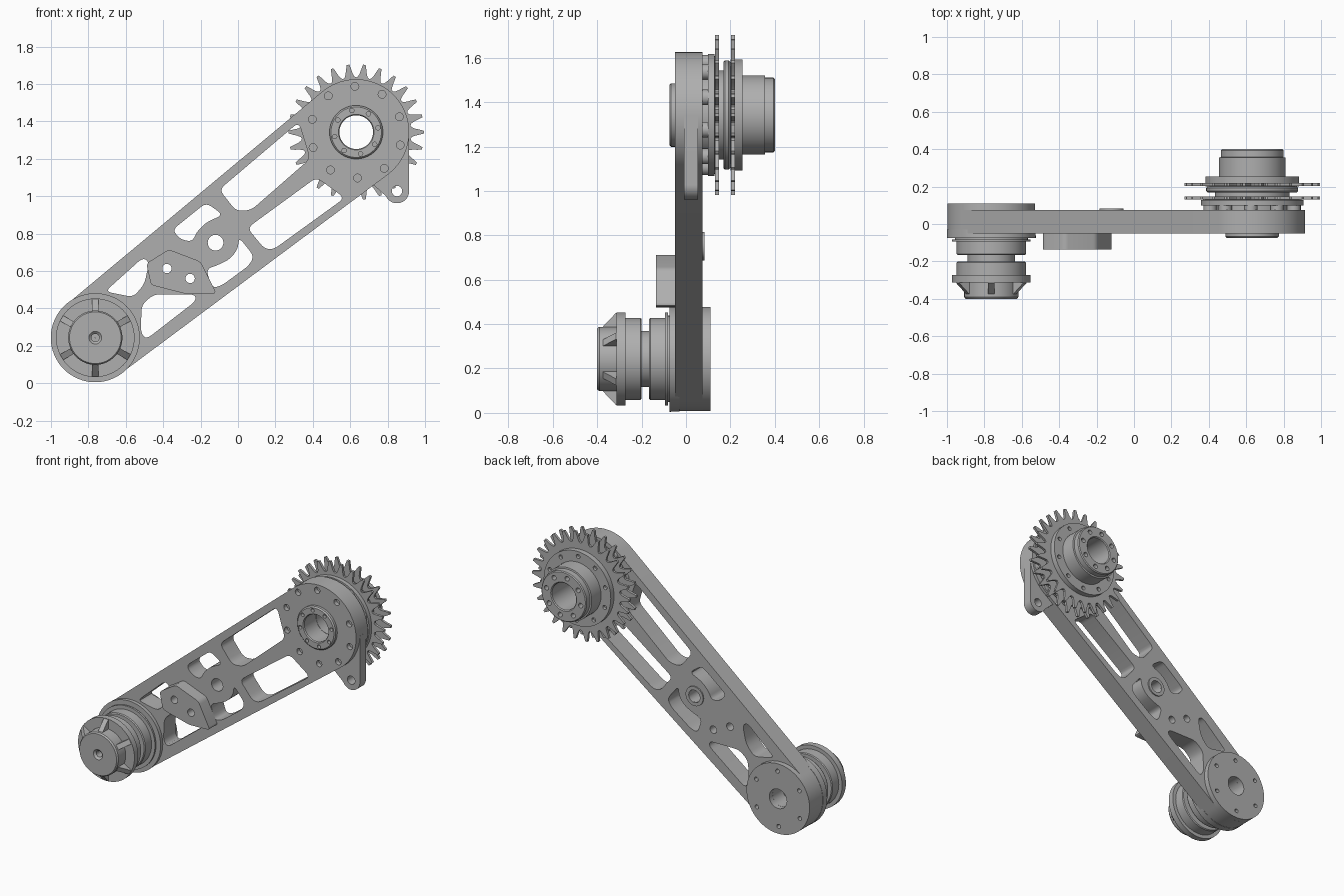
import bpy, bmesh
from math import sin, cos, pi, atan2, acos, hypot, radians
from mathutils import Vector

if "Cube" in bpy.data.objects:
    bpy.data.objects.remove(bpy.data.objects["Cube"])

steel = bpy.data.materials.new("satin grey metal")
steel.use_nodes = True
GREY = (0.43, 0.43, 0.43, 1)
steel.diffuse_color = GREY
steel.node_tree.nodes["Principled BSDF"].inputs["Base Color"].default_value = GREY

LOW, TOP = (-0.763, 0.243), (0.632, 1.342)   # the two axle centres (x, z)
HUB = (-0.12, 0.751)


def finish(mesh):
    mesh.shade_smooth()
    mesh.set_sharp_from_angle(angle=radians(30))


def make(name, bm):
    bmesh.ops.recalc_face_normals(bm, faces=bm.faces)
    mesh = bpy.data.meshes.new(name)
    bm.to_mesh(mesh)
    bm.free()
    mesh.materials.append(steel)
    finish(mesh)
    ob = bpy.data.objects.new(name, mesh)
    bpy.context.scene.collection.objects.link(ob)
    return ob


def add_prism(bm, pts, y0, y1):
    """Extrude an (x, z) outline from y0 to y1."""
    a = [bm.verts.new((x, y0, z)) for x, z in pts]
    b = [bm.verts.new((x, y1, z)) for x, z in pts]
    bm.faces.new(a)
    bm.faces.new(b[::-1])
    for i in range(len(a)):
        j = (i + 1) % len(a)
        bm.faces.new((a[i], b[i], b[j], a[j]))


def prisms(name, outlines, y0, y1):
    bm = bmesh.new()
    for pts in outlines:
        add_prism(bm, pts, y0, y1)
    return make(name, bm)


def lathe(name, centre, profile, n=64):
    """Spin a closed (radius, y) profile about a y-parallel axis."""
    bm = bmesh.new()
    rings = []
    for r, y in profile:
        rings.append([bm.verts.new((centre[0] + r * cos(2 * pi * k / n), y,
                                    centre[1] + r * sin(2 * pi * k / n))) for k in range(n)])
    for i, ring in enumerate(rings):
        nxt = rings[(i + 1) % len(rings)]
        for k in range(n):
            m = (k + 1) % n
            bm.faces.new((ring[k], ring[m], nxt[m], nxt[k]))
    return make(name, bm)


def arc(c, r, a0, a1, n):
    return [(c[0] + r * cos(a0 + (a1 - a0) * k / n), c[1] + r * sin(a0 + (a1 - a0) * k / n))
            for k in range(n + 1)]


def circle(c, r, n=24):
    return arc(c, r, 0, 2 * pi, n)[:-1]


def bolt_circle(c, radius, r, count, start=0.0):
    return [circle((c[0] + radius * cos(start + 2 * pi * k / count),
                    c[1] + radius * sin(start + 2 * pi * k / count)), r, 14) for k in range(count)]


def rounded(pts, r=0.035):
    """Round the corners of an outline."""
    out = []
    pts = [Vector(p) for p in pts]
    for i, p in enumerate(pts):
        u, v = pts[i - 1] - p, pts[(i + 1) % len(pts)] - p
        a = p + u.normalized() * min(r, u.length * 0.45)
        b = p + v.normalized() * min(r, v.length * 0.45)
        for k in range(5):
            t = k / 4
            out.append(tuple(a * (1 - t) ** 2 + p * 2 * t * (1 - t) + b * t * t))
    return out


def cut(ob, outlines, y0, y1):
    """Subtract prisms from a part."""
    tool = prisms("cutter", outlines, y0, y1)
    tool.hide_render = True
    mod = ob.modifiers.new("cut", "BOOLEAN")
    mod.operation, mod.solver, mod.object = "DIFFERENCE", "EXACT", tool
    bpy.context.view_layer.update()
    deps = bpy.context.evaluated_depsgraph_get()
    mesh = bpy.data.meshes.new_from_object(ob.evaluated_get(deps))
    ob.modifiers.clear()
    ob.data = mesh
    finish(mesh)
    bpy.data.objects.remove(tool)


# Arm: tapered outline around both axles, with weight-saving windows
dx, dz = TOP[0] - LOW[0], TOP[1] - LOW[1]
phi, beta = atan2(dz, dx), acos((0.235 - 0.283) / hypot(dx, dz))
outline = (arc(TOP, 0.283, phi - beta, phi + beta, 40)
           + arc(LOW, 0.235, phi + beta, phi - beta + 2 * pi, 40))
arm = prisms("arm", [outline], -0.05, 0.075)
windows = [
    [(-.1, 1.035), (.325, 1.395), (.385, 1.2), (.07, .925), (-.01, .92)],
    [(.05, .83), (.42, 1.1), (.57, .99), (.19, .715), (.14, .72)],
    [(-.35, .82), (-.17, .965), (-.08, .9), (-.17, .86), (-.22, .81), (-.245, .755), (-.31, .77)],
    [(-.17, .61), (-.11, .63), (-.04, .665), (0, .72), (.005, .78), (.085, .68), (.06, .63),
     (-.09, .52), (-.14, .51)],
    [(-.71, .49), (-.51, .67), (-.475, .65), (-.5, .53), (-.56, .46)],
    [(-.515, .42), (-.45, .475), (-.23, .475), (-.225, .44), (-.49, .235), (-.52, .27)],
]
plate_holes = [circle((-0.38, 0.613), 0.025), circle((-0.256, 0.56), 0.025)]
cut(arm, [rounded(w) for w in windows] + plate_holes + [circle(HUB, 0.042),
    circle(TOP, 0.092, 48), circle(LOW, 0.065, 32)], -0.2, 0.2)
cut(arm, bolt_circle(TOP, 0.245, 0.021, 10, 1.6), -0.1, -0.02)

# Centre pivot bushing
lathe("pivot_bushing", HUB, [(.042, -.045), (.042, .083), (.065, .083), (.065, -.045)], 32)

# Stop plate bolted on the front of the arm
stop = prisms("stop_plate", [rounded([(-.49, .64), (-.37, .715), (-.2, .65), (-.115, .48),
              (-.27, .475), (-.465, .525)], 0.02)], -0.135, -0.049)
cut(stop, plate_holes, -0.3, 0.1)

# Lug beside the upper axle
lug_c = (0.85, 1.027)
lug = prisms("lug", [arc(lug_c, 0.065, radians(205), 2 * pi, 20)
             + [(.915, 1.342), (.8, 1.3), (.66, 1.1), (.73, 1.055)]], -0.01, 0.055)
cut(lug, [circle(lug_c, 0.028)], -0.1, 0.1)

# Lower end boss with bolt holes on its back
boss = lathe("lower_boss", LOW, [(.065, -.045), (.065, .11), (.235, .11), (.235, -.045)])
cut(boss, bolt_circle(LOW, 0.185, 0.014, 6, 0.5), 0.06, 0.2)

# Grooved roller on the lower axle
lathe("roller", LOW, [
    (.021, -.03), (.237, -.03), (.238, -.074), (.195, -.074), (.195, -.082), (.21, -.082),
    (.21, -.094), (.185, -.094), (.185, -.16), (.18, -.167), (.127, -.167), (.127, -.2),
    (.18, -.2), (.185, -.206), (.185, -.272), (.21, -.272), (.21, -.312), (.145, -.312),
    (.145, -.39), (.138, -.4), (.034, -.4), (.021, -.388)])
lathe("roller_core", LOW, [(.001, -.32), (.03, -.32), (.03, -.1), (.001, -.1)], 24)

# Six sloping ribs on the roller cap
bm = bmesh.new()
for k in range(6):
    a = pi / 2 + k * pi / 3
    sides = []
    for w in (-0.017, 0.017):
        sides.append([bm.verts.new((LOW[0] + r * cos(a) - w * sin(a), y, LOW[1] + r * sin(a) + w * cos(a)))
                      for r, y in ((.12, -.3), (.208, -.3), (.208, -.315), (.145, -.375), (.12, -.375))])
    bm.faces.new(sides[0])
    bm.faces.new(sides[1][::-1])
    for i in range(5):
        j = (i + 1) % 5
        bm.faces.new((sides[0][i], sides[1][i], sides[1][j], sides[0][j]))
make("cap_ribs", bm)

# Front collar of the upper axle
collar = lathe("front_collar", TOP, [(.09, -.04), (.09, -.068), (.095, -.075), (.135, -.075),
               (.143, -.067), (.143, -.04)])
cut(collar, bolt_circle(TOP, 0.118, 0.012, 8, 0.2), -0.1, -0.05)

# Spacer posts and disc behind the arm
prisms("spacer_posts", bolt_circle(TOP, 0.235, 0.036, 10, 1.6), 0.07, 0.105)
lathe("carrier_disc", TOP, [(.09, .06), (.2, .06), (.2, .1), (.275, .1), (.275, .128),
      (.262, .13), (.262, .14), (.09, .14)])

# Pair of sprockets
TEETH = 26
tooth = [(-.5, .293), (-.36, .298), (-.25, .315), (-.16, .34), (-.08, .363),
         (.08, .363), (.16, .34), (.25, .315), (.36, .298)]
ring = [(TOP[0] + r * cos((k + f) * 2 * pi / TEETH), TOP[1] + r * sin((k + f) * 2 * pi / TEETH))
        for k in range(TEETH) for f, r in tooth]
for name, y in (("front_sprocket", 0.131), ("rear_sprocket", 0.203)):
    sprocket = prisms(name, [ring], y, y + 0.017)
    cut(sprocket, [circle(TOP, 0.12, 48)], 0, 0.5)

# Rounded ring between the sprockets
lathe("sprocket_spacer", TOP, [(.09, .135), (.2, .135), (.2, .168), (.238, .168), (.246, .176),
      (.246, .192), (.238, .2), (.2, .2), (.2, .21), (.09, .21)])

# Rear flange and stepped hub
rear = lathe("rear_hub", TOP, [(.09, .2), (.25, .2), (.25, .255), (.178, .255), (.178, .355),
             (.168, .357), (.168, .394), (.162, .4), (.096, .4), (.09, .394)])
cut(rear, bolt_circle(TOP, 0.217, 0.014, 10, 1.6), 0.235, 0.3)
cut(rear, bolt_circle(TOP, 0.13, 0.016, 8, 0.2), 0.36, 0.5)
